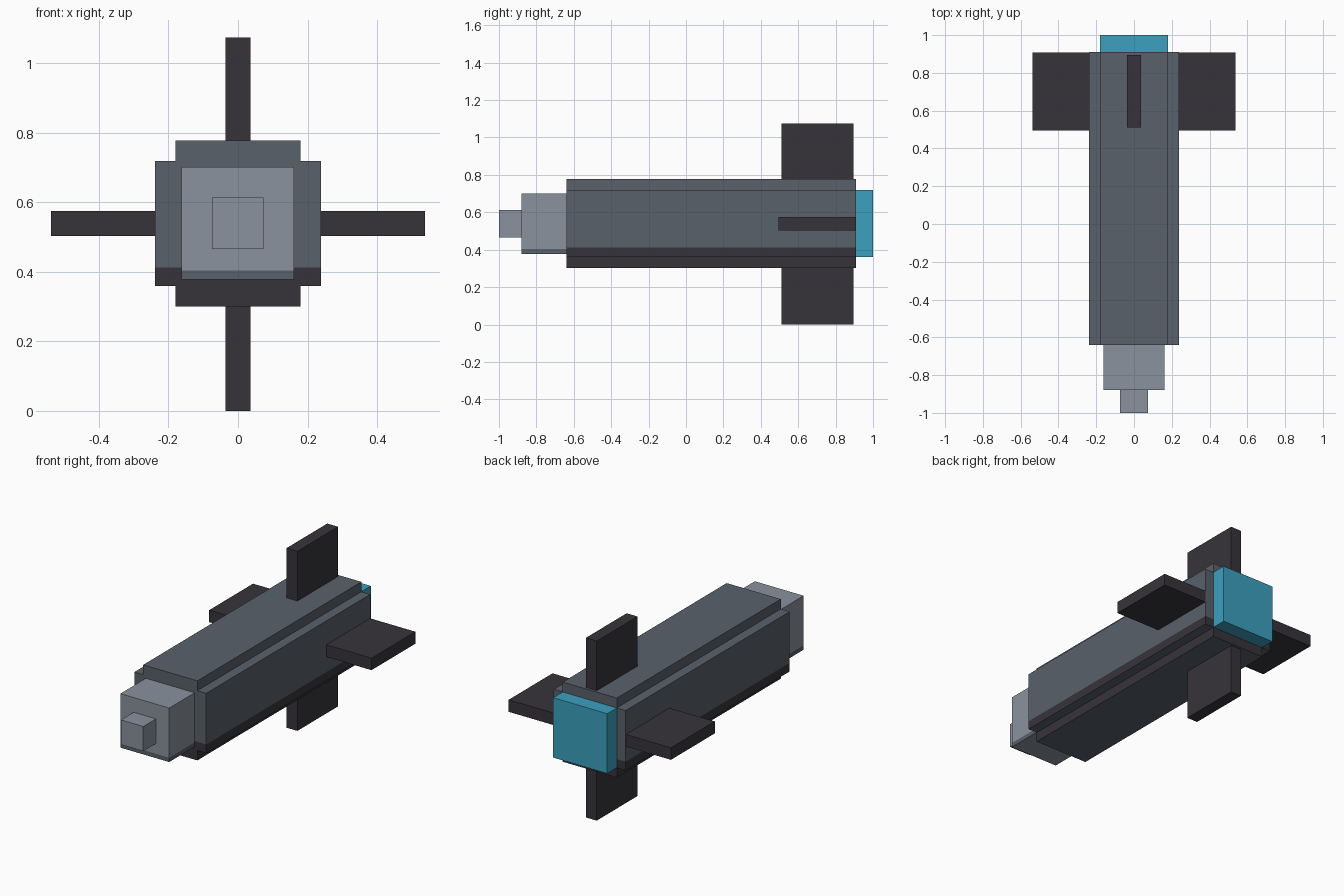
import bpy
import bmesh
from mathutils import Vector

cube = bpy.data.objects.get("Cube")
if cube:
    bpy.data.objects.remove(cube, do_unlink=True)


def make_material(name, rgb):
    # Convert display values to linear
    linear = [((c / 255 + 0.055) / 1.055) ** 2.4 for c in rgb] + [1]
    mat = bpy.data.materials.new(name)
    mat.use_nodes = True
    mat.diffuse_color = linear
    mat.node_tree.nodes["Principled BSDF"].inputs["Base Color"].default_value = linear
    return mat


HULL = make_material("slate grey", (89, 97, 106))
NOSE = make_material("light grey", (138, 146, 157))
DARK = make_material("charcoal", (55, 52, 58))
BLUE = make_material("engine blue", (60, 161, 191))


def extrude_profile(name, profile, y0, y1, mat, band=None, band_top=0.0):
    """Extrude an (x, z) outline along y; optionally colour a low band on the walls."""
    bm = bmesh.new()
    cap = bm.faces.new([bm.verts.new((x, y0, z)) for x, z in profile])
    grown = bmesh.ops.extrude_face_region(bm, geom=[cap], use_keep_orig=True)
    moved = [g for g in grown["geom"] if isinstance(g, bmesh.types.BMVert)]
    bmesh.ops.translate(bm, verts=moved, vec=Vector((0, y1 - y0, 0)))
    if band:
        bmesh.ops.bisect_plane(bm, geom=bm.verts[:] + bm.edges[:] + bm.faces[:],
                               plane_co=(0, 0, band_top), plane_no=(0, 0, 1))
    bmesh.ops.recalc_face_normals(bm, faces=bm.faces[:])
    mesh = bpy.data.meshes.new(name)
    mesh.materials.append(mat)
    if band:
        mesh.materials.append(band)
        for f in bm.faces:
            upright = abs(f.normal.z) < 0.5
            f.material_index = int(upright and f.calc_center_median().z < band_top)
    bm.to_mesh(mesh)
    bm.free()
    obj = bpy.data.objects.new(name, mesh)
    bpy.context.collection.objects.link(obj)
    return obj


def box(name, x, y, z, mat, **kw):
    outline = [(x[0], z[0]), (x[1], z[0]), (x[1], z[1]), (x[0], z[1])]
    return extrude_profile(name, outline, y[0], y[1], mat, **kw)


# Hull: square section with notched corners
MID = 0.539
WIDE, NARROW = 0.238, 0.179
quarter = [(WIDE, NARROW), (NARROW, NARROW), (NARROW, WIDE)]
section = []
for _ in range(4):
    section += quarter
    quarter = [(-z, x) for x, z in quarter]
section = [(x, z + MID) for x, z in section]
extrude_profile("hull", section, -0.64, 0.91, HULL, band=DARK, band_top=0.412)

# Stepped nose and tip
box("nose", (-0.162, 0.161), (-0.88, -0.64), (0.378, 0.701), NOSE,
    band=HULL, band_top=0.404)
box("nose_tip", (-0.074, 0.073), (-1.0, -0.88), (0.465, 0.613), NOSE)

# Engine block
box("engine", (-NARROW, NARROW), (0.91, 1.0), (MID - NARROW, MID + NARROW), BLUE)

# Four tail fins
THICK, ROOT, TIP = 0.036, 0.2, 0.537
for side, s in (("left", 1), ("right", -1)):
    box(side + "_fin", sorted((s * ROOT, s * TIP)), (0.495, 0.909),
        (MID - THICK, MID + THICK), DARK)
for side, s in (("upper", 1), ("lower", -1)):
    box(side + "_fin", (-THICK, THICK), (0.51, 0.895),
        sorted((TIP + s * ROOT, TIP + s * TIP)), DARK)
